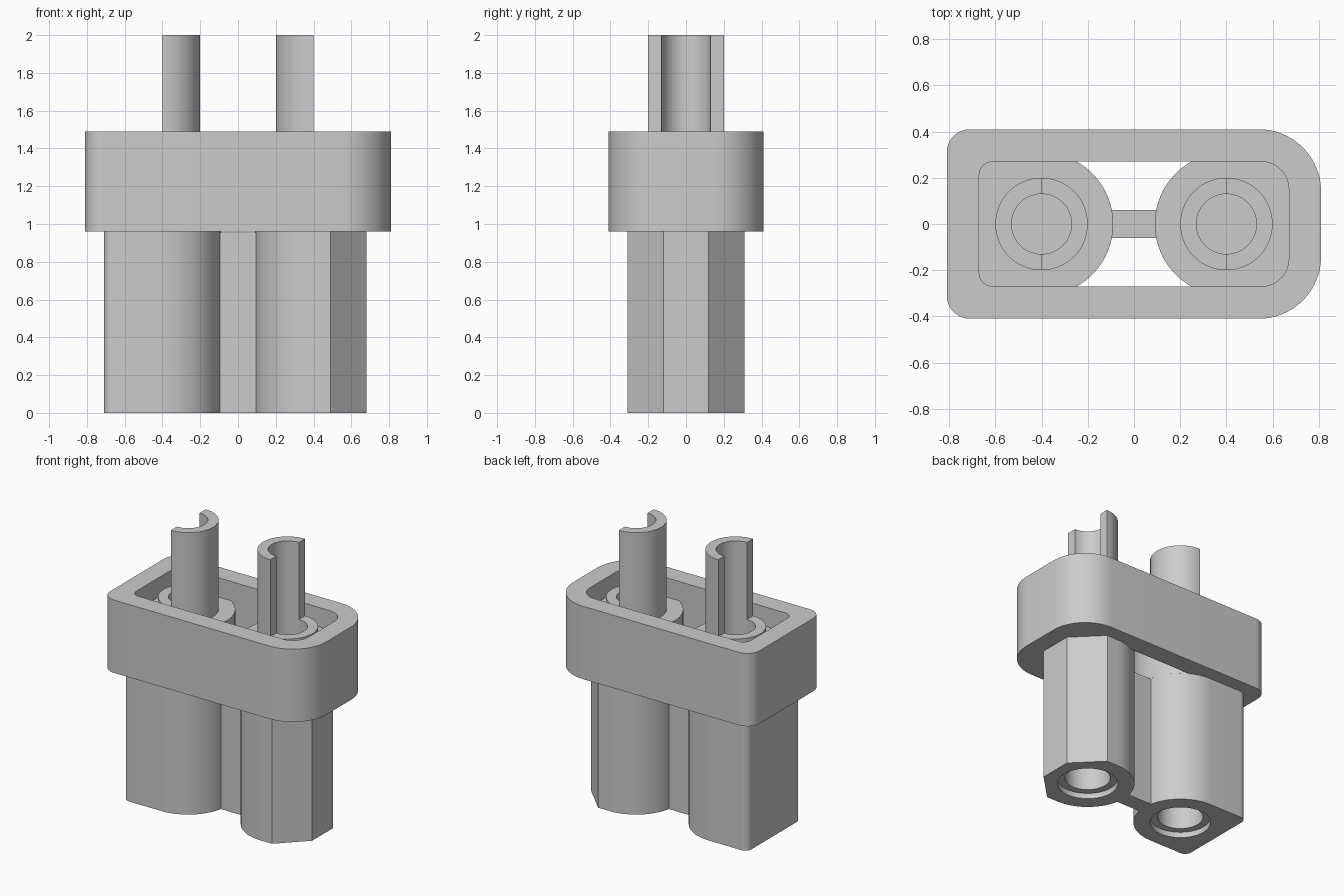
import bpy, bmesh, math
from mathutils import Vector

cube = bpy.data.objects.get("Cube")
if cube:
    bpy.data.objects.remove(cube, do_unlink=True)

grey = bpy.data.materials.new("light_grey_plastic")
grey.use_nodes = True
grey.diffuse_color = (0.6, 0.6, 0.6, 1)
grey.node_tree.nodes["Principled BSDF"].inputs["Base Color"].default_value = (0.6, 0.6, 0.6, 1)

PIN_X, PIN_R, BORE_R, TOWER_R = 0.4, 0.2, 0.13, 0.31
UNDERSIDE, FLOOR, RIM, SLEEVE_TOP, TOP = 0.96, 1.35, 1.49, 1.44, 2.0


def finish(name, bm):
    bmesh.ops.remove_doubles(bm, verts=bm.verts, dist=0.0005)
    bmesh.ops.recalc_face_normals(bm, faces=bm.faces)
    mesh = bpy.data.meshes.new(name)
    bm.to_mesh(mesh)
    bm.free()
    mesh.materials.append(grey)
    obj = bpy.data.objects.new(name, mesh)
    bpy.context.collection.objects.link(obj)
    return obj


def arc(cx, radius, start, end, steps=32):
    angles = [start + (end - start) * i / steps for i in range(steps + 1)]
    return [(cx + radius * math.cos(a), radius * math.sin(a)) for a in angles]


def rounded(corners, steps=16):
    """Outline whose right-angled corners (x, y, radius) are rounded."""
    points = []
    for i, (x, y, r) in enumerate(corners):
        p = Vector((x, y))
        if r == 0:
            points.append(p)
            continue
        d1 = (Vector(corners[i - 1][:2]) - p).normalized()
        d2 = (Vector(corners[(i + 1) % len(corners)][:2]) - p).normalized()
        centre = p + r * (d1 + d2)
        for k in range(steps + 1):
            t = math.pi / 2 * k / steps
            points.append(centre - r * (math.cos(t) * d2 + math.sin(t) * d1))
    return points


def block(x0, x1, y, r_left, r_right):
    return rounded([(x0, -y, r_left), (x1, -y, r_right), (x1, y, r_right), (x0, y, r_left)])


def prism(name, outline, z0, z1):
    bm = bmesh.new()
    face = bm.faces.new([bm.verts.new((p[0], p[1], z0)) for p in outline])
    top = bmesh.ops.extrude_face_region(bm, geom=[face], use_keep_orig=True)
    verts = [g for g in top["geom"] if isinstance(g, bmesh.types.BMVert)]
    bmesh.ops.translate(bm, verts=verts, vec=(0, 0, z1 - z0))
    return finish(name, bm)


def lathe(name, profile, cx):
    bm = bmesh.new()
    verts = [bm.verts.new((cx + r, 0, z)) for r, z in profile]
    edges = [bm.edges.new((a, b)) for a, b in zip(verts, verts[1:] + verts[:1])]
    bmesh.ops.spin(bm, geom=verts + edges, cent=(cx, 0, 0), axis=(0, 0, 1),
                   angle=math.tau, steps=64)
    return finish(name, bm)


def cut(obj, cutter):
    cutter.hide_render = True
    mod = obj.modifiers.new("cut", "BOOLEAN")
    mod.operation = "DIFFERENCE"
    mod.solver = "EXACT"
    mod.object = cutter
    bpy.context.view_layer.objects.active = obj
    bpy.ops.object.modifier_apply(modifier=mod.name)
    bpy.data.objects.remove(cutter, do_unlink=True)


def bore(cx):
    return prism("bore_cutter", arc(cx, PIN_R, 0, math.tau, 64), -0.1, 2.1)


# Collar with a pocket on top and an opening between the towers
collar = prism("collar", block(-0.81, 0.81, 0.41, 0.1, 0.27), UNDERSIDE, RIM)
cut(collar, prism("pocket_cutter", block(-0.67, 0.67, 0.27, 0.06, 0.12), FLOOR, 1.7))
a = math.asin(0.27 / TOWER_R)
opening = arc(-PIN_X, TOWER_R, a, -a) + arc(PIN_X, TOWER_R, math.pi + a, math.pi - a)
cut(collar, prism("opening_cutter", opening, 0.8, 1.6))
for side in (-1, 1):
    cut(collar, bore(side * PIN_X))

# Lower towers: one squared off, one chamfered
square_tower = prism("square_tower", block(-0.71, -0.09, TOWER_R, 0.05, TOWER_R), 0, 0.98)
chamfered = rounded([(0.09, -TOWER_R, TOWER_R), (0.49, -TOWER_R, 0), (0.68, -0.12, 0),
                     (0.68, 0.12, 0), (0.49, TOWER_R, 0), (0.09, TOWER_R, TOWER_R)])
chamfered_tower = prism("chamfered_tower", chamfered, 0, 0.98)
cut(square_tower, bore(-PIN_X))
cut(chamfered_tower, bore(PIN_X))

# Web joining the towers
web = prism("web", block(-0.11, 0.11, 0.06, 0, 0), 0, 0.955)

parts = [collar, square_tower, chamfered_tower, web]

# Contact sleeves and the half-round pins above them
sleeve = [(0, 0.6), (0.15, 0.6), (0.15, 0.04), (PIN_R, 0.04), (PIN_R, SLEEVE_TOP),
          (BORE_R, SLEEVE_TOP), (BORE_R, 1.3), (0, 1.3)]
for label, cx, start in (("right", -PIN_X, -math.pi / 2), ("left", PIN_X, math.pi / 2)):
    parts.append(lathe(label + "_sleeve", sleeve, cx))
    shell = (arc(cx, PIN_R, start, start + math.pi) +
             arc(cx, BORE_R, start + math.pi, start))
    parts.append(prism(label + "_pin", shell, SLEEVE_TOP, TOP))

# Smooth the round walls and keep the edges crisp
bpy.ops.object.select_all(action="DESELECT")
for obj in parts:
    obj.select_set(True)
bpy.context.view_layer.objects.active = collar
bpy.ops.object.shade_smooth_by_angle(angle=math.radians(30))
